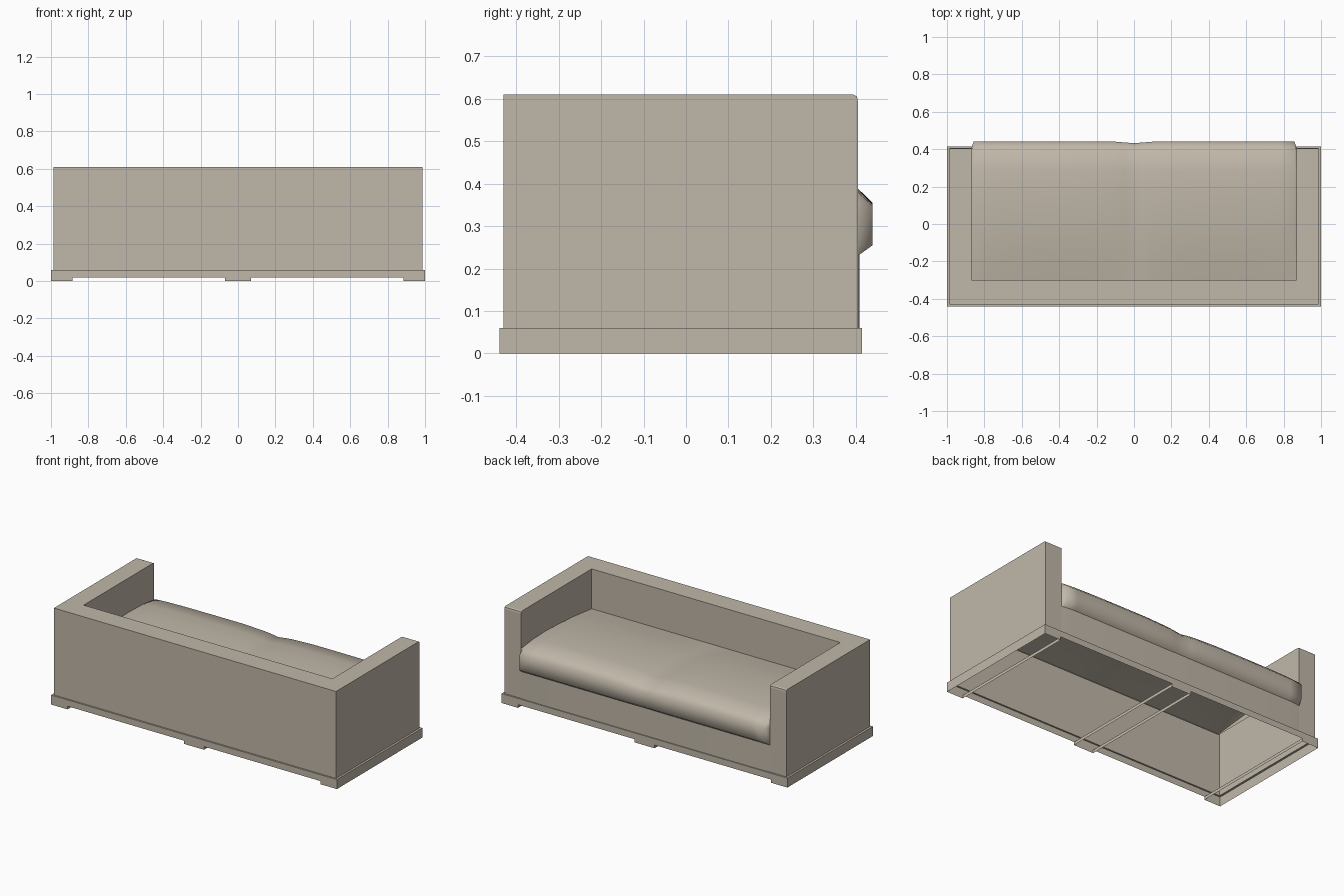
import bpy, bmesh

if "Cube" in bpy.data.objects:
    bpy.data.objects.remove(bpy.data.objects["Cube"])

mat = bpy.data.materials.new("warm grey fabric")
mat.diffuse_color = (0.53, 0.475, 0.395, 1)
mat.use_nodes = True
mat.node_tree.nodes["Principled BSDF"].inputs["Base Color"].default_value = mat.diffuse_color


def make_half(name, faces):
    """Build the +x half from polygons and mirror it across x = 0."""
    bm = bmesh.new()
    for pts in faces:
        bm.faces.new([bm.verts.new(p) for p in pts])
    bmesh.ops.remove_doubles(bm, verts=bm.verts, dist=0.0003)
    bmesh.ops.recalc_face_normals(bm, faces=bm.faces)
    me = bpy.data.meshes.new(name)
    bm.to_mesh(me)
    bm.free()
    me.materials.append(mat)
    ob = bpy.data.objects.new(name, me)
    bpy.context.collection.objects.link(ob)
    m = ob.modifiers.new("mirror", 'MIRROR')
    m.merge_threshold = 0.0005
    return ob


def wall(a, b, z0, z1):
    """Upright panel between two plan points."""
    return [(*a, z0), (*b, z0), (*b, z1), (*a, z1)]


XO, XI = 0.987, 0.87           # outer and inner faces of the arm
YB, YI, YF = -0.43, -0.30, 0.405
Z0, ZT, ZS = 0.06, 0.61, 0.352

# Back and arms: one hollow upholstered shell
arm = [(YI, ZT), (0.395, ZT), (0.403, 0.606), (YF, 0.595), (YF, Z0)]
faces = [
    wall((0, YB), (XO, YB), Z0, ZT),
    wall((0, YI), (XI, YI), ZS, ZT),
    [(0, YB, ZT), (XO, YB, ZT), (XO, YI, ZT), (XI, YI, ZT), (0, YI, ZT)],
    [(XO, YB, Z0), (XO, YB, ZT)] + [(XO, y, z) for y, z in arm],
    [(XI, YI, ZS)] + [(XI, y, z) for y, z in arm[:4]] + [(XI, YF, 0.23), (XI, 0.37, ZS)],
]
for (y0, za), (y1, zb) in zip(arm, arm[1:]):
    faces.append([(XI, y0, za), (XO, y0, za), (XO, y1, zb), (XI, y1, zb)])
make_half("back_and_arms", faces)

# Panel under the seat, very slightly proud of the arms
panel = make_half("front_panel", [
    wall((XI, YF), (0.8, 0.409), Z0, 0.24),
    wall((0.8, 0.409), (0, 0.409), Z0, 0.24)])
for p in panel.data.polygons:
    p.use_smooth = True

# Seat cushion: front-to-back section, crowned between the seam and the arms
section = [(-0.30, 0.358, 0), (-0.20, 0.376, 0.5), (-0.10, 0.391, 0.8), (0.02, 0.402, 1),
           (0.16, 0.407, 1), (0.29, 0.403, 1), (YF, 0.389, 1),
           (0.44, 0.355, 0.8), (0.44, 0.255, 0), (YF, 0.23, 0)]
columns = [(0, 0.018, 0.008), (0.05, 0.011, 0.004), (0.1, 0.006, 0), (0.25, 0, 0),
           (0.45, 0, 0), (0.65, 0.001, 0), (0.78, 0.004, 0), (0.858, 0.009, 0), (0.87, 0.014, 0.1)]


def cushion_point(col, pt):
    (x, drop, pull), (y, z, soft) = col, pt
    if y > YF:
        y = max(YF, y - pull)
    return (x, y, z - drop * soft)


cushion = make_half("seat_cushion", [
    [cushion_point(c0, p0), cushion_point(c1, p0), cushion_point(c1, p1), cushion_point(c0, p1)]
    for c0, c1 in zip(columns, columns[1:]) for p0, p1 in zip(section, section[1:])])
for p in cushion.data.polygons:
    p.use_smooth = True

# Plinth: open-bottomed skirt with a narrow ledge and shallow runner feet
B, F, ZB = -0.44, 0.415, 0.02
plinth = [wall((1, B), (1, F), 0, Z0),
          [(1, B, Z0), (1, F, Z0), (XO, YF, Z0), (XO, YB, Z0)]]
for y, yin in ((B, YB), (F, YF)):
    plinth.append([(0, y, Z0), (1, y, Z0), (XO, yin, Z0), (0, yin, Z0)])
    plinth.append([(0, y, Z0), (1, y, Z0), (1, y, 0), (0.885, y, 0), (0.885, y, ZB),
                   (0.07, y, ZB), (0.07, y, 0), (0, y, 0)])
for x in (0.07, 0.885):
    plinth.append(wall((x, B), (x, F), 0, ZB))
make_half("plinth", plinth)

# Make the open sheets face outward
for ob, axis in ((panel, 1), (cushion, 2)):
    if sum(p.normal[axis] * p.area for p in ob.data.polygons) < 0:
        ob.data.flip_normals()
